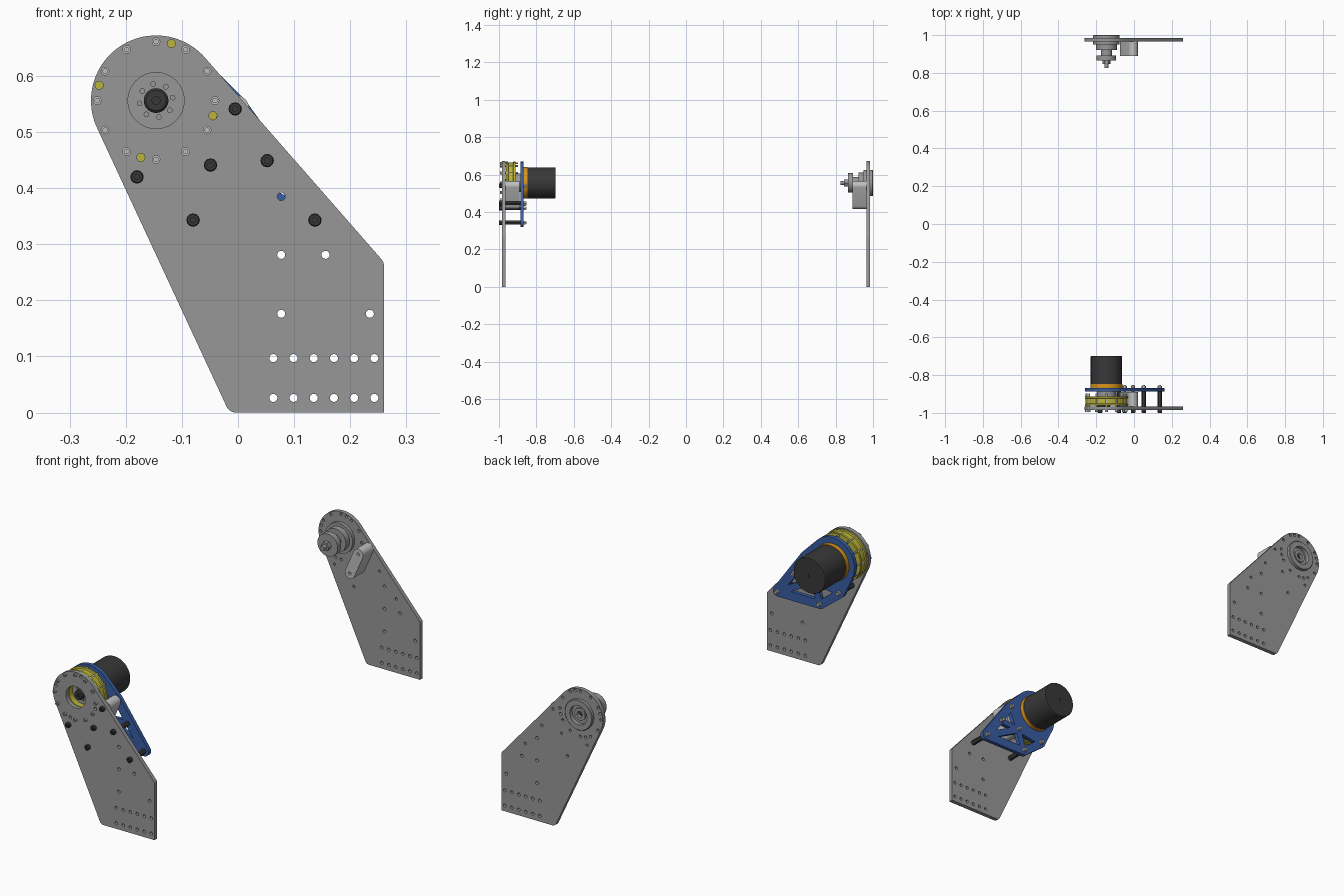
import bpy, bmesh, math
from mathutils import Vector, Matrix
from mathutils.geometry import convex_hull_2d

cube = bpy.data.objects.get("Cube")
if cube:
    bpy.data.objects.remove(cube, do_unlink=True)


def material(name, r, g, b):
    m = bpy.data.materials.new(name)
    m.use_nodes = True
    m.diffuse_color = (r, g, b, 1)
    m.node_tree.nodes["Principled BSDF"].inputs["Base Color"].default_value = (r, g, b, 1)
    return m


GREY = material("plate grey", 0.31, 0.31, 0.31)
SILVER = material("light silver", 0.52, 0.52, 0.52)
DARK = material("dark black", 0.04, 0.04, 0.04)
BLUE = material("bracket blue", 0.04, 0.11, 0.36)
YELLOW = material("pulley yellow", 0.5, 0.46, 0.04)
ORANGE = material("ring orange", 0.7, 0.3, 0.01)

AXIS = Vector((-0.146, 0.556))      # drive axis in (x, z)
parts = []


def finish(name, bm, mat):
    bmesh.ops.remove_doubles(bm, verts=bm.verts, dist=1e-5)
    bmesh.ops.recalc_face_normals(bm, faces=bm.faces)
    mesh = bpy.data.meshes.new(name)
    bm.to_mesh(mesh)
    bm.free()
    mesh.materials.append(mat)
    obj = bpy.data.objects.new(name, mesh)
    bpy.context.collection.objects.link(obj)
    parts.append(obj)
    return obj


def circle(c, r, n=24):
    return [Vector((c[0] + r * math.cos(math.tau * i / n),
                    c[1] + r * math.sin(math.tau * i / n))) for i in range(n)]


def hull(points):
    return [points[i] for i in convex_hull_2d(points)]


def ring(radius, count, start=0):
    return [AXIS + radius * Vector((math.cos(a), math.sin(a)))
            for a in (math.radians(start) + math.tau * i / count for i in range(count))]


def plate(name, outline, holes, y0, y1, mat):
    """Flat xz plate with holes, from y0 to y1."""
    curve = bpy.data.curves.new(name + " outline", 'CURVE')
    curve.dimensions = '2D'
    curve.fill_mode = 'BOTH'
    curve.extrude = (y1 - y0) / 2
    for loop in [outline] + holes:
        s = curve.splines.new('POLY')
        s.points.add(len(loop) - 1)
        for p, co in zip(s.points, loop):
            p.co = (co[0], co[1], 0, 1)
        s.use_cyclic_u = True
    tmp = bpy.data.objects.new(name + " outline", curve)
    bpy.context.collection.objects.link(tmp)
    bpy.context.view_layer.update()
    mesh = bpy.data.meshes.new_from_object(tmp.evaluated_get(bpy.context.evaluated_depsgraph_get()))
    bpy.data.objects.remove(tmp)
    bm = bmesh.new()
    bm.from_mesh(mesh)
    bpy.data.meshes.remove(mesh)
    bm.transform(Matrix.Translation((0, (y0 + y1) / 2, 0)) @ Matrix.Rotation(math.pi / 2, 4, 'X'))
    return finish(name, bm, mat)


def lathe(name, profile, mat, centres=(AXIS,), sides=64, closed=False):
    """Turned parts along y from (radius, y) points, one at each centre."""
    bm = bmesh.new()
    for cx, cz in centres:
        vs = [bm.verts.new((cx + r, y, cz)) for r, y in profile]
        pairs = list(zip(vs, vs[1:])) + ([(vs[-1], vs[0])] if closed else [])
        es = [bm.edges.new(p) for p in pairs]
        bmesh.ops.spin(bm, geom=vs + es, cent=(cx, 0, cz), axis=(0, 1, 0),
                       angle=math.tau, steps=sides, use_duplicate=False)
    return finish(name, bm, mat)


def rod(name, r, y0, y1, mat, centres=(AXIS,), sides=16):
    return lathe(name, [(0, y0), (r, y0), (r, y1), (0, y1)], mat, centres, sides)


# Hole and fastener layout
grid = [(0.063 + 0.036 * i, z) for i in range(6) for z in (0.026, 0.097)]
extra = [(0.077, 0.385), (0.077, 0.281), (0.156, 0.281), (0.077, 0.176), (0.235, 0.176)]
posts = {"A": (0.052, 0.449), "B": (0.137, 0.343), "C": (-0.08, 0.343), "D": (-0.18, 0.42)}
arm_ends = [(-0.049, 0.441), (-0.005, 0.541)]
bolts = list(posts.values()) + arm_ends
rim_bolts = ring(0.105, 12)
rim_holes = ring(0.105, 4, 75)

# Side plates
side = hull(circle(AXIS, 0.116, 96) + circle((-0.004, 0.018), 0.018)
            + circle((0.246, 0.263), 0.014) + [Vector((0.26, 0))])
small = [circle(c, 0.0072, 16) for c in grid + extra + rim_holes]
plate("front_side_plate", side, small + [circle(AXIS, 0.05, 48)], -0.985, -0.966, GREY)
back_holes = small + [circle(c, 0.0065, 12) for c in bolts + rim_bolts]
plate("back_side_plate", side, back_holes + [circle(AXIS, 0.05, 48)], 0.966, 0.985, GREY)

# Link arms behind each plate
arm = hull(circle(arm_ends[0], 0.025, 32) + circle(arm_ends[1], 0.025, 32))
plate("front_link_arm", arm, [], -0.966, -0.89, SILVER)
plate("back_link_arm", arm, [circle(c, 0.007, 12) for c in arm_ends], 0.89, 0.966, SILVER)

# Blue motor bracket with truss windows
bracket = circle(AXIS, 0.113, 96)
for c in bolts:
    bracket += circle(c, 0.024)
P = {k: Vector(v) for k, v in posts.items()}
P["E"], P["F"] = (Vector(c) for c in arm_ends)


def window(keys, margin=0.019):
    """Triangle between three bolts, inset by the strut half width."""
    a, b, c = (P[k] for k in keys)
    la, lb, lc = (b - c).length, (c - a).length, (a - b).length
    centre = (a * la + b * lb + c * lc) / (la + lb + lc)
    inradius = abs((b - a).cross(c - a)) / (la + lb + lc)
    return [centre + (p - centre) * (1 - margin / inradius) for p in (a, b, c)]


windows = [window("CBE", 0.017), window("ABE", 0.014), window("CDE", 0.014), window("AEF", 0.014)]
plate("motor_bracket", hull(bracket), windows, -0.886, -0.868, BLUE)

# Motor and its mounting ring
lathe("mount_ring", [(0, -0.868), (0.085, -0.868), (0.085, -0.848), (0, -0.848)], ORANGE)
lathe("motor", [(0, -0.848), (0.083, -0.848), (0.083, -0.702), (0.081, -0.699), (0.008, -0.699),
                (0.008, -0.702), (0, -0.702)], DARK)

# Yellow pulley with a shallow belt groove
lathe("pulley", [(0.05, -0.962), (0.113, -0.962), (0.113, -0.953), (0.108, -0.95), (0.108, -0.925),
                 (0.113, -0.922), (0.113, -0.912), (0.05, -0.912)], YELLOW, closed=True)

# Drive hub inside the pulley
rod("hub_disc", 0.05, -0.935, -0.886, GREY, sides=48)
rod("hub_bolts", 0.005, -0.94, -0.935, GREY, ring(0.03, 8, 10), 12)
lathe("drive_shaft", [(0, -0.958), (0.007, -0.958), (0.007, -0.966), (0.018, -0.966),
                      (0.022, -0.962), (0.022, -0.935), (0, -0.935)], DARK, sides=32)

# Fasteners of the front assembly
lathe("rim_bolts", [(0, -0.988), (0.004, -0.988), (0.004, -0.994), (0.0078, -0.994),
                    (0.0078, -0.985), (0.005, -0.985), (0.005, -0.898), (0, -0.898)],
      SILVER, rim_bolts, 12)
lathe("bolt_heads", [(0, -0.994), (0.005, -0.994), (0.005, -1), (0.010, -1), (0.012, -0.997),
                     (0.012, -0.985), (0, -0.985)], DARK, bolts, 12)
rod("standoffs", 0.012, -0.966, -0.886, DARK, posts.values(), 6)
rod("bolt_nuts", 0.0115, -0.868, -0.858, SILVER, bolts, 6)
rod("bolt_tips", 0.007, -0.89, -0.852, SILVER, bolts, 12)

# Back idler: outer boss, bearing housing, flange and shaft
lathe("idler_boss", [(0, 0.975), (0.014, 0.975), (0.014, 0.99), (0.028, 0.99), (0.028, 0.982),
                     (0.044, 0.982), (0.044, 1), (0.068, 1), (0.07, 0.998), (0.07, 0.985),
                     (0.05, 0.985), (0.05, 0.966), (0, 0.966)], GREY)
lathe("idler_housing", [(0, 0.966), (0.07, 0.966), (0.07, 0.95), (0.055, 0.95), (0.055, 0.922),
                        (0.03, 0.922), (0.03, 0.892), (0.052, 0.892), (0.052, 0.866),
                        (0, 0.866)], GREY)
rod("idler_nut", 0.021, 0.846, 0.866, GREY, sides=6)
rod("idler_shaft", 0.011, 0.825, 0.846, GREY, sides=24)
rod("idler_shaft_end", 0.01, 0.975, 0.979, DARK, sides=24)

# Smooth shading with sharp edges
bpy.ops.object.select_all(action='DESELECT')
for obj in parts:
    obj.select_set(True)
bpy.context.view_layer.objects.active = parts[0]
bpy.ops.object.shade_smooth_by_angle(angle=math.radians(30))
